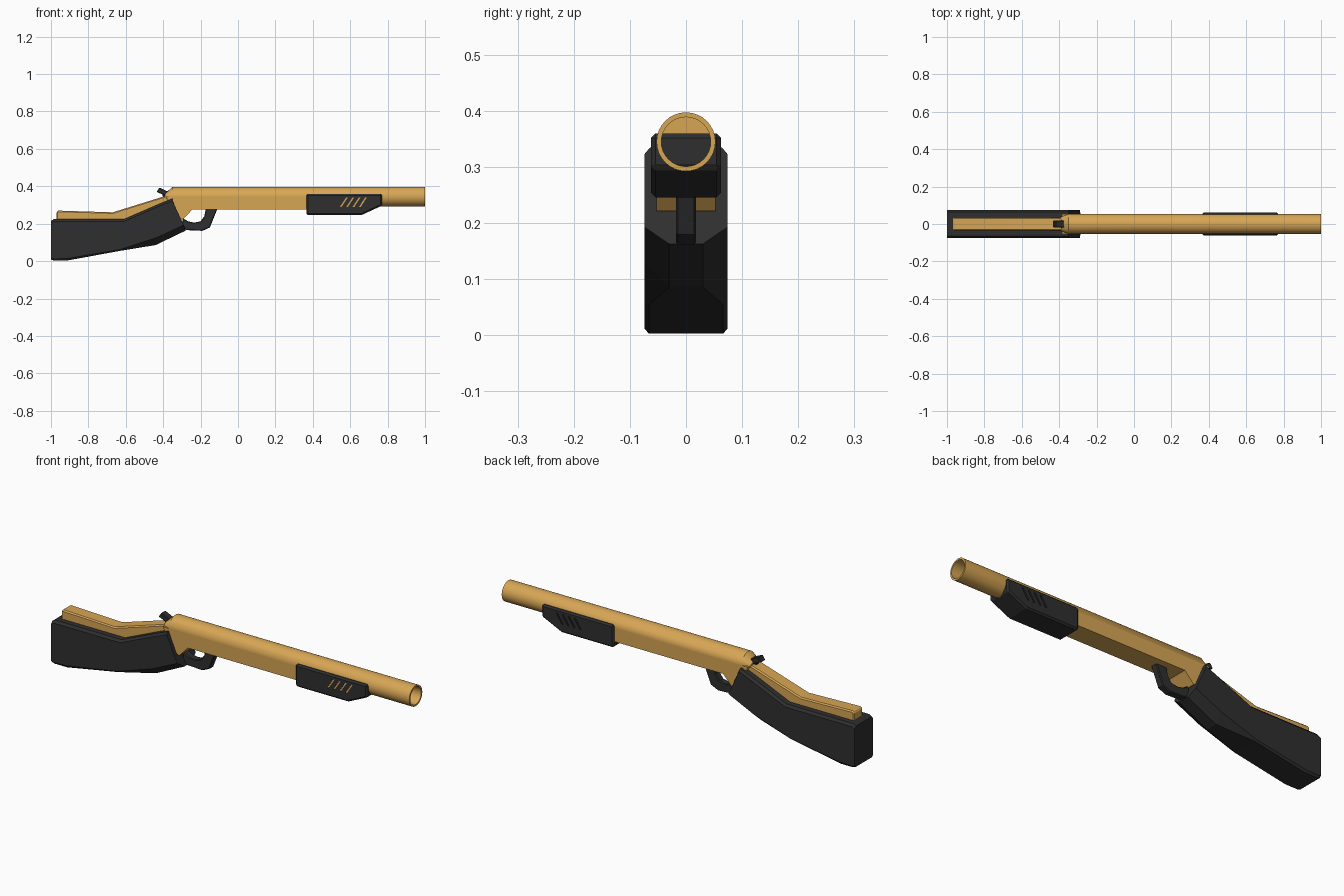
import bpy, bmesh
from math import sin, cos, pi

if "Cube" in bpy.data.objects:
    bpy.data.objects.remove(bpy.data.objects["Cube"])


def material(name, rgb):
    m = bpy.data.materials.new(name)
    m.diffuse_color = (*rgb, 1)
    m.use_nodes = True
    m.node_tree.nodes["Principled BSDF"].inputs["Base Color"].default_value = m.diffuse_color
    return m


TAN = material("tan_metal", (0.68, 0.38, 0.09))
DARK = material("dark_grip", (0.028, 0.028, 0.029))


def finish(name, bm, mat):
    bmesh.ops.recalc_face_normals(bm, faces=bm.faces)
    me = bpy.data.meshes.new(name)
    bm.to_mesh(me)
    bm.free()
    ob = bpy.data.objects.new(name, me)
    bpy.context.collection.objects.link(ob)
    me.materials.append(mat)
    return ob


def prism(name, pts, y0, y1, mat, bevel=0):
    """Side profile (x, z) extruded from y0 to y1."""
    bm = bmesh.new()
    f = bm.faces.new([bm.verts.new((x, y0, z)) for x, z in pts])
    r = bmesh.ops.extrude_face_region(bm, geom=[f])
    for v in r["geom"]:
        if isinstance(v, bmesh.types.BMVert):
            v.co.y = y1
    ob = finish(name, bm, mat)
    if bevel:
        b = ob.modifiers.new("bevel", "BEVEL")
        b.width, b.segments = bevel, 1
        b.limit_method, b.angle_limit = "ANGLE", 0.9
    return ob


def loft(name, rings, mat):
    """Skin closed rings of equal length and cap both ends."""
    bm = bmesh.new()
    rs = [[bm.verts.new(p) for p in r] for r in rings]
    n = len(rs[0])
    for a, b in zip(rs, rs[1:]):
        for i in range(n):
            j = (i + 1) % n
            bm.faces.new((a[i], a[j], b[j], b[i]))
    bm.faces.new(rs[0])
    bm.faces.new(rs[-1])
    return finish(name, bm, mat)


# Barrel: chamfered breech, long tube, open muzzle with bore
def circle(x, ry, rz, n=32):
    return [(x, ry * cos(2 * pi * i / n), 0.345 + rz * sin(2 * pi * i / n)) for i in range(n)]


barrel = loft("barrel", [circle(*c) for c in (
    (-0.39, 0.038, 0.016), (-0.35, 0.0525, 0.0525), (1, 0.0525, 0.0525),
    (1, 0.044, 0.044), (0.3, 0.044, 0.044))], TAN)
bpy.context.view_layer.objects.active = barrel
barrel.select_set(True)
bpy.ops.object.shade_smooth_by_angle(angle=0.5)

# Receiver below the barrel
prism("receiver", [(-0.385, 0.345), (0.45, 0.345), (0.45, 0.275), (-0.245, 0.275),
                   (-0.295, 0.222), (-0.34, 0.25)], -0.0525, 0.0525, TAN)

# Stock: octagonal sections, underside narrowing at the grip
rings = []
for xb, zb, wb, xs, zs, xt, zt in (
        (-1.00, 0.008, 0.066, -1.00, 0.016, -1.00, 0.215),
        (-0.985, 0.003, 0.066, -0.985, 0.012, -0.985, 0.224),
        (-0.915, 0.003, 0.066, -0.915, 0.014, -0.90, 0.224),
        (-0.63, 0.055, 0.066, -0.63, 0.062, -0.61, 0.224),
        (-0.44, 0.086, 0.030, -0.43, 0.128, -0.43, 0.302),
        (-0.28, 0.163, 0.030, -0.29, 0.193, -0.35, 0.335)):
    half = [(xb, wb, zb), (xs, 0.074, zs), (xt, 0.074, zt - 0.012), (xt, 0.064, zt)]
    rings.append(half + [(x, -y, z) for x, y, z in reversed(half)])
loft("stock", rings, DARK)

# Raised spine along the top of the stock
prism("stock_spine", [(-0.97, 0.20), (-0.97, 0.265), (-0.96, 0.27), (-0.67, 0.261),
                      (-0.40, 0.345), (-0.36, 0.355), (-0.34, 0.31), (-0.60, 0.20)],
      -0.036, 0.036, TAN, 0.006)

# Pump grip with slanted slots cut into both sides
fore = prism("pump_grip", [(0.365, 0.36), (0.77, 0.36), (0.77, 0.297), (0.66, 0.246),
                           (0.365, 0.246)], -0.0625, 0.0625, DARK, 0.008)
for i in range(4):
    x = 0.545 + 0.034 * i
    slot = [(x, 0.29), (x + 0.009, 0.29), (x + 0.042, 0.34), (x + 0.033, 0.34)]
    for side in (-1, 1):
        cut = prism("slot_cutter", slot, side * 0.056, side * 0.08, DARK)
        cut.hide_render = True
        cut.hide_set(True)
        m = fore.modifiers.new("slot", "BOOLEAN")
        m.operation, m.object, m.solver = "DIFFERENCE", cut, "EXACT"
    prism("slot_inlay", slot, -0.06, -0.054, TAN)

# Trigger guard loop
prism("trigger_guard", [(-0.30, 0.20), (-0.28, 0.166), (-0.19, 0.162), (-0.15, 0.18),
                        (-0.11, 0.28), (-0.172, 0.28), (-0.18, 0.24), (-0.20, 0.213),
                        (-0.235, 0.206), (-0.265, 0.212), (-0.295, 0.23)],
      -0.018, 0.018, DARK, 0.004)

# Hammer: thumb piece on a thin stem
prism("hammer_head", [(-0.435, 0.37), (-0.42, 0.393), (-0.37, 0.37), (-0.383, 0.347)],
      -0.018, 0.018, DARK, 0.003)
prism("hammer_stem", [(-0.405, 0.36), (-0.375, 0.37), (-0.36, 0.33), (-0.395, 0.32)],
      -0.010, 0.010, DARK)
